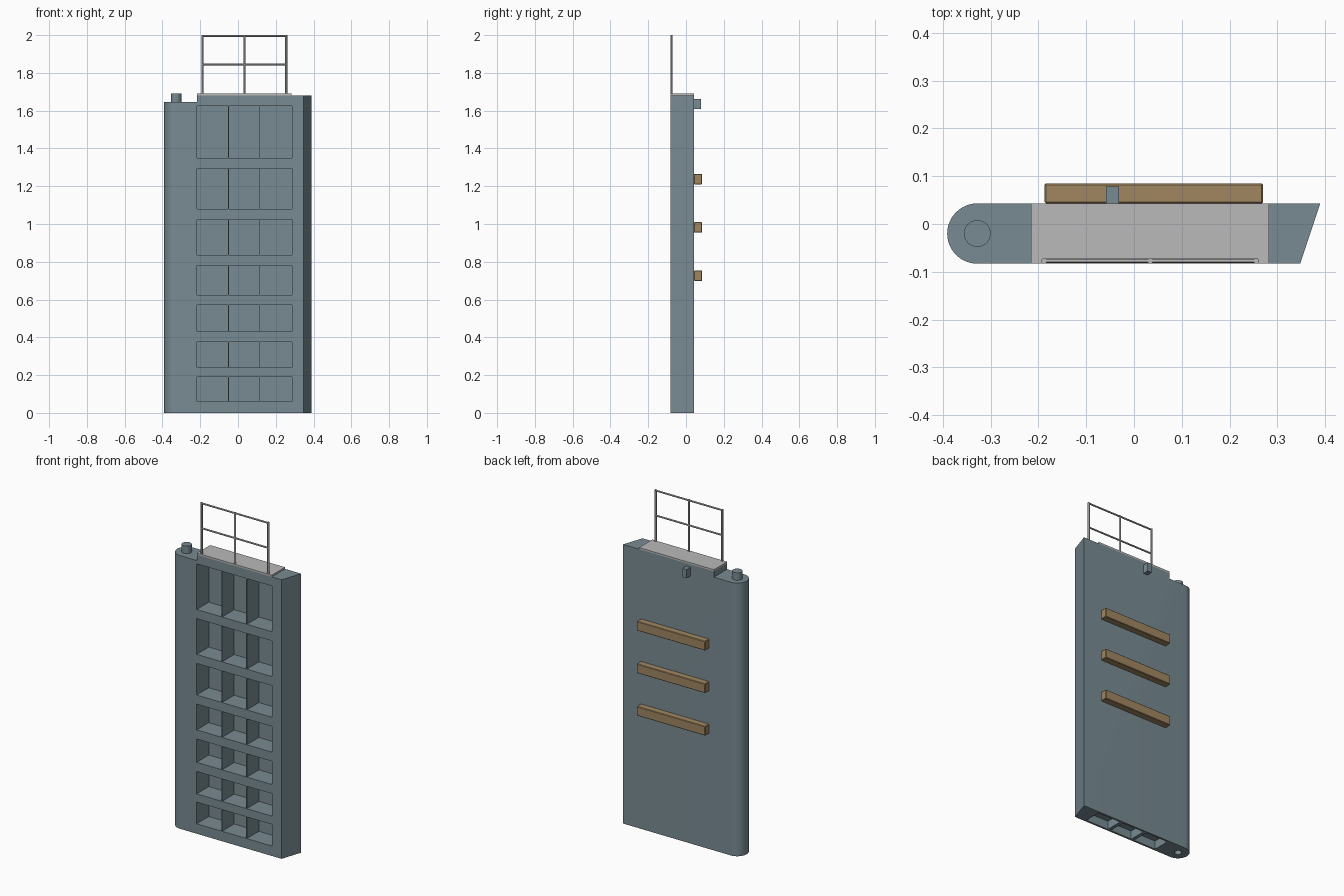
import bpy, bmesh, math
from mathutils import Matrix, Vector

cube = bpy.data.objects.get("Cube")
if cube:
    bpy.data.objects.remove(cube, do_unlink=True)


def material(name, rgb):
    m = bpy.data.materials.new(name)
    m.diffuse_color = (*rgb, 1)
    m.use_nodes = True
    m.node_tree.nodes["Principled BSDF"].inputs["Base Color"].default_value = (*rgb, 1)
    return m


STEEL = material("blue grey steel", (0.19, 0.26, 0.29))
GREY = material("light grey metal", (0.48, 0.49, 0.48))
WOOD = material("timber", (0.35, 0.24, 0.12))

FRONT, BACK = -0.083, 0.043
MID, RADIUS = -0.02, 0.063
PIVOT = -0.328
STEP, DECK_END = -0.216, 0.283


def finish(name, bm, mat, smooth=False):
    bmesh.ops.recalc_face_normals(bm, faces=bm.faces)
    mesh = bpy.data.meshes.new(name)
    bm.to_mesh(mesh)
    bm.free()
    if mat:
        mesh.materials.append(mat)
    ob = bpy.data.objects.new(name, mesh)
    bpy.context.collection.objects.link(ob)
    if smooth:
        smooth_edges(ob)
    return ob


def smooth_edges(ob):
    bpy.ops.object.select_all(action='DESELECT')
    ob.select_set(True)
    bpy.context.view_layer.objects.active = ob
    bpy.ops.object.shade_smooth_by_angle(angle=math.radians(30))


def add_box(bm, x0, x1, y0, y1, z0, z1):
    size = Matrix.Diagonal((x1 - x0, y1 - y0, z1 - z0, 1))
    centre = Matrix.Translation(((x0 + x1) / 2, (y0 + y1) / 2, (z0 + z1) / 2))
    bmesh.ops.create_cube(bm, size=1, matrix=centre @ size)


def add_rod(bm, a, b, radius, sides):
    a, b = Vector(a), Vector(b)
    turn = (b - a).to_track_quat('Z', 'Y').to_matrix().to_4x4()
    bmesh.ops.create_cone(bm, cap_ends=True, segments=sides, radius1=radius, radius2=radius,
                          depth=(b - a).length, matrix=Matrix.Translation((a + b) / 2) @ turn)


# Gate leaf: rounded hinge end and slanted meeting end, extruded upwards
outline = [(0.348, FRONT), (0.39, BACK)]
for i in range(25):
    a = math.pi / 2 + math.pi * i / 24
    outline.append((PIVOT + RADIUS * math.cos(a), MID + RADIUS * math.sin(a)))
bm = bmesh.new()
base = bm.faces.new([bm.verts.new((x, y, 0)) for x, y in outline])
top = bmesh.ops.extrude_face_region(bm, geom=[base])["geom"]
bmesh.ops.translate(bm, vec=(0, 0, 1.68), verts=[v for v in top if isinstance(v, bmesh.types.BMVert)])
leaf = finish("gate_leaf", bm, STEEL)

# Cutter: pockets in the front, recesses underneath, hinge socket, lowered hinge top
rows = [(0.06, 0.19), (0.24, 0.375), (0.43, 0.57), (0.625, 0.78),
        (0.835, 1.025), (1.08, 1.295), (1.35, 1.625)]
columns = [(-0.217, -0.052), (-0.048, 0.113), (0.117, 0.285)]
bm = bmesh.new()
for x0, x1 in columns:
    for z0, z1 in rows:
        add_box(bm, x0, x1, FRONT - 0.05, BACK - 0.011, z0, z1)
    add_box(bm, x0 + 0.008, x1 - 0.008, FRONT + 0.012, BACK - 0.012, -0.05, 0.05)
add_rod(bm, (PIVOT, MID, -0.05), (PIVOT, MID, 0.045), 0.02, 24)
add_box(bm, -0.5, STEP, -0.2, 0.2, 1.645, 1.8)
cutter = finish("leaf_cutter", bm, None)
cutter.hide_render = True

cut = leaf.modifiers.new("pockets", 'BOOLEAN')
cut.operation = 'DIFFERENCE'
cut.solver = 'EXACT'
cut.object = cutter
bpy.context.view_layer.update()
result = bpy.data.meshes.new_from_object(leaf.evaluated_get(bpy.context.evaluated_depsgraph_get()))
leaf.modifiers.clear()
leaf.data = result
result.materials.clear()
result.materials.append(STEEL)
for face in result.polygons:
    face.material_index = 0
bpy.data.objects.remove(cutter, do_unlink=True)
smooth_edges(leaf)

# Hinge pin
bm = bmesh.new()
add_rod(bm, (PIVOT, MID, 1.64), (PIVOT, MID, 1.69), 0.028, 32)
finish("hinge_pin", bm, STEEL, True)

# Walkway deck
bm = bmesh.new()
add_box(bm, STEP, DECK_END, FRONT, BACK, 1.68, 1.69)
finish("walkway_deck", bm, GREY)

# Bracket on the back
bm = bmesh.new()
add_box(bm, -0.059, -0.031, BACK - 0.002, 0.079, 1.61, 1.663)
finish("back_bracket", bm, STEEL)

# Timber fenders
for i, z in enumerate((0.726, 0.982, 1.238)):
    bm = bmesh.new()
    add_box(bm, -0.187, 0.27, BACK, 0.085, z - 0.028, z + 0.028)
    bmesh.ops.bevel(bm, geom=list(bm.edges), offset=0.003, segments=1, affect='EDGES')
    finish(f"timber_fender_{i + 1}", bm, WOOD)

# Handrail
RAIL_Y = -0.077
posts = (-0.188, 0.034, 0.256)
bm = bmesh.new()
for x in posts:
    add_rod(bm, (x, RAIL_Y, 1.685), (x, RAIL_Y, 2.0), 0.006, 12)
for z in (1.845, 1.995):
    add_rod(bm, (posts[0], RAIL_Y, z), (posts[-1], RAIL_Y, z), 0.005, 12)
finish("handrail", bm, GREY, True)
